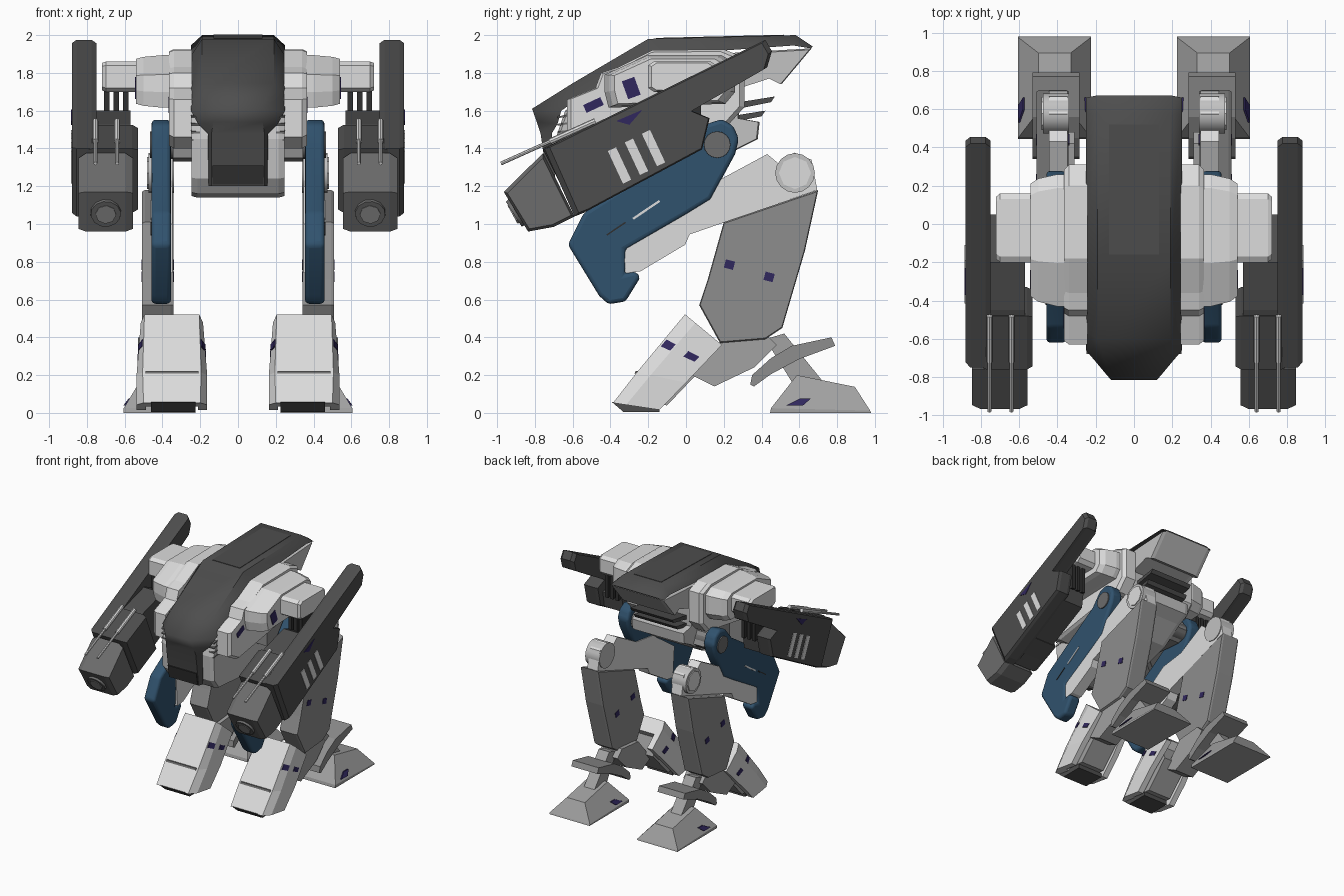
import bpy, bmesh, math
from mathutils import Vector

if "Cube" in bpy.data.objects:
    bpy.data.objects.remove(bpy.data.objects["Cube"])

def mat(name, r, g, b):
    m = bpy.data.materials.new(name)
    m.diffuse_color = (r, g, b, 1)
    m.use_nodes = True
    m.node_tree.nodes["Principled BSDF"].inputs["Base Color"].default_value = m.diffuse_color
    return m

DARK = mat("dark_armour", .075, .075, .075)
BLACK = mat("black_vent", .03, .03, .03)
MUZZ = mat("gun_grey", .15, .15, .15)
MID = mat("mid_grey", .27, .27, .27)
PALE = mat("foot_grey", .36, .36, .36)
LIGHT = mat("light_grey", .54, .54, .54)
WHITE = mat("white_armour", .72, .72, .72)
BLUE = mat("blue_armour", .03, .085, .155)
PURPLE = mat("purple_mark", .03, .02, .11)

def loft(name, rings, m, mirror=True, bevel=0, smooth=0):
    """Closed solid through equal-length rings of points, optionally repeated on the -x side."""
    bm = bmesh.new()
    for s in ((1, -1) if mirror else (1,)):
        vs = [[bm.verts.new((s * x, y, z)) for x, y, z in r] for r in rings]
        n = len(vs[0])
        for a, b in zip(vs, vs[1:]):
            for i in range(n):
                bm.faces.new((a[i], a[(i + 1) % n], b[(i + 1) % n], b[i]))
        bm.faces.new(vs[0])
        bm.faces.new(vs[-1])
    bmesh.ops.recalc_face_normals(bm, faces=bm.faces)
    me = bpy.data.meshes.new(name)
    bm.to_mesh(me)
    bm.free()
    me.materials.append(m)
    o = bpy.data.objects.new(name, me)
    bpy.context.collection.objects.link(o)
    if bevel:
        b = o.modifiers.new("bevel", 'BEVEL')
        b.width, b.segments = bevel, 3
    if smooth or bevel:
        bpy.ops.object.select_all(action='DESELECT')
        o.select_set(True)
        bpy.context.view_layer.objects.active = o
        bpy.ops.object.shade_smooth_by_angle(angle=math.radians(smooth or 35))
    return o

def prism(name, pts, stations, m, **k):
    """Side profile (y, z) carried along x; each station is (x, scale of the profile)."""
    cy = sum(p[0] for p in pts) / len(pts)
    cz = sum(p[1] for p in pts) / len(pts)
    rings = [[(x, cy + (y - cy) * s, cz + (z - cz) * s) for y, z in pts] for x, s in stations]
    return loft(name, rings, m, **k)

def slab(x0, x1, edge=0, s=.93):
    """Stations for a slab, with both sides chamfered when edge is given."""
    if not edge:
        return [(x0, 1), (x1, 1)]
    return [(x0, s), (x0 + edge, 1), (x1 - edge, 1), (x1, s)]

def rod(name, a, b, r0, r1, m, n=12, **k):
    a, b = Vector(a), Vector(b)
    d = (b - a).normalized()
    u = d.orthogonal().normalized()
    v = d.cross(u)
    ring = lambda c, r: [c + r * (math.cos(t) * u + math.sin(t) * v)
                         for t in (2 * math.pi * i / n for i in range(n))]
    return loft(name, [ring(a, r0), ring(b, r1)], m, smooth=35, **k)

def mark(name, x, y, z, w, h, ang, m):
    """Thin tilted plate lying on a side face."""
    c, s = math.cos(math.radians(ang)), math.sin(math.radians(ang))
    pts = [(y + a * c - b * s, z + a * s + b * c)
           for a, b in ((-w / 2, -h / 2), (w / 2, -h / 2), (w / 2, h / 2), (-w / 2, h / 2))]
    prism(name, pts, slab(x - .004, x + .004), m)

# --- hull shell: stations run from the chin over the top to the tail
# (centre y, z, half width, side y, z, half width)
hull = [(-.73, 1.20, .14, -.69, 1.20, .155), (-.77, 1.48, .14, -.71, 1.48, .16),
        (-.79, 1.54, .13, -.68, 1.53, .21), (-.815, 1.61, .12, -.66, 1.60, .25),
        (-.60, 1.745, .19, -.56, 1.67, .25), (-.2, 1.98, .19, -.2, 1.89, .25),
        (.58, 2.0, .19, .57, 1.945, .25), (.67, 1.94, .2, .66, 1.93, .25)]
loft("hull_shell", [[(-d, e, f), (-c, a, b), (c, a, b), (d, e, f)] for a, b, c, e, f, d in hull],
     DARK, mirror=False, smooth=50)
prism("hull_top_panel", [(-.16, 1.97), (.52, 1.98), (.52, 2.002), (-.16, 1.985)],
      slab(-.13, .13), DARK, mirror=False)
prism("chin_vent", [(-.738, 1.21), (-.756, 1.31), (-.74, 1.31), (-.72, 1.21)],
      slab(-.135, .135), BLACK, mirror=False)

# --- inner body under the shell, with tail panel and vents
prism("inner_body", [(-.64, 1.60), (-.69, 1.45), (-.68, 1.24), (-.62, 1.16), (-.35, 1.14), (.1, 1.28),
                     (.28, 1.40), (.38, 1.45), (.39, 1.54), (.28, 1.56), (.28, 1.72), (.45, 1.775),
                     (.51, 1.745), (.665, 1.93), (-.2, 1.88)],
      slab(-.245, .245, .03, .98), LIGHT, mirror=False)
for i, (y, z) in enumerate(((.47, 1.675), (.42, 1.60))):
    prism(f"rear_slat_{i}", [(y - .25, z - .04), (y, z), (y - .02, z - .03), (y - .22, z - .07)],
          slab(-.2, .2), DARK, mirror=False)
for i in range(4):
    z = 1.44 + .04 * i
    prism(f"cheek_vent_{i}", [(-.68, z), (-.6, z + .012), (-.6, z + .022), (-.68, z + .010)],
          slab(.2, .248), MUZZ)

# --- shoulders
prism("shoulder_inner_pod", [(-.63, 1.66), (-.63, 1.46), (-.52, 1.40), (.22, 1.52), (.31, 1.62),
                             (.31, 1.88), (.2, 1.925), (-.18, 1.92), (-.36, 1.83), (-.45, 1.80),
                             (-.48, 1.72)],
      [(.244, 1), (.34, 1), (.365, .95)], WHITE)
prism("shoulder_outer_pod", [(-.42, 1.70), (-.40, 1.62), (.2, 1.64), (.25, 1.70), (.25, 1.85),
                             (.18, 1.89), (-.2, 1.89), (-.42, 1.79)],
      [(.33, 1.03), (.40, 1.03), (.50, .96), (.54, .88)], WHITE)
prism("shoulder_joint", [(-.2, 1.72), (-.17, 1.70), (.13, 1.70), (.16, 1.73), (.16, 1.84),
                         (.13, 1.86), (-.17, 1.86), (-.2, 1.84)],
      [(.5, 1), (.70, 1), (.72, .9)], WHITE)
mark("pod_mark_front", .365, -.49, 1.63, .1, .045, 25, PURPLE)
mark("pod_mark_rear", .54, -.29, 1.72, .07, .10, 20, PURPLE)

# --- arms: shield, gun body, collar, muzzle
shield = [(-.75, 1.40), (-.59, 1.04), (-.54, 1.06), (.085, 1.395), (.125, 1.56), (.03, 1.60),
          (.43, 1.83), (.455, 1.915), (.42, 1.975)]
prism("arm_shield", shield, slab(.75, .88, .025, .96), DARK)
prism("arm_body", [(-.74, 1.39), (-.58, 1.06), (.03, 1.37), (.05, 1.50), (-.2, 1.60), (-.45, 1.53)],
      slab(.57, .77), DARK)
prism("arm_collar", [(-.76, 1.40), (-.59, 1.06), (-.33, 1.18), (-.48, 1.525)],
      slab(.53, .80, .03), DARK)
prism("arm_muzzle", [(-.965, 1.17), (-.757, 1.375), (-.59, 1.04), (-.70, .985), (-.836, .96)],
      slab(.555, .845, .04, .9), MUZZ)
rod("gun_ring", (.70, -.86, 1.085), (.70, -.912, 1.052), .085, .08, MUZZ, 12)
rod("gun_bore", (.70, -.88, 1.07), (.70, -.918, 1.049), .055, .055, MID, 8)
for i, x in enumerate((.64, .755)):
    rod(f"antenna_{i}", (x, -.98, 1.32), (x, -.48, 1.545), .010, .010, WHITE, 8)
    rod(f"antenna_base_{i}", (x, -.72, 1.437), (x, -.48, 1.545), .016, .016, WHITE, 8)
for i in range(3):
    x = .58 + .05 * i
    prism(f"arm_strut_{i}", [(-.15, 1.54), (.08, 1.48), (.08, 1.72), (-.15, 1.72)],
          slab(x, x + .03), BLACK)
    mark(f"shield_slit_{i}", .88, -.352 + .09 * i, 1.31 + .046 * i, .048, .19, 25, WHITE)
prism("shield_mark", [(-.37, 1.545), (-.30, 1.525), (-.23, 1.605)], slab(.877, .884), PURPLE)

# --- hips and thighs
rod("hip_axle", (.0, .16, 1.42), (.40, .16, 1.42), .075, .075, MUZZ, 16)
prism("hip_block", [(-.1, 1.35), (.15, 1.33), (.25, 1.40), (.2, 1.50), (-.1, 1.50)],
      slab(.2, .345), MID)
prism("thigh_guard", [(.26, 1.37), (.28, 1.45), (.25, 1.52), (.19, 1.555), (.11, 1.53), (.02, 1.42),
                      (-.54, 1.06), (-.625, .89), (-.46, .62), (-.41, .575), (-.32, .59), (-.24, .72),
                      (-.27, .75), (-.325, .735), (-.32, .865), (0, 1.05), (.13, 1.13)],
      slab(.355, .458), BLUE, bevel=.022)
rod("hip_hub", (.40, .165, 1.42), (.466, .165, 1.42), .075, .07, MUZZ, 16)
mark("guard_slit", .458, -.21, 1.075, .17, .012, 34, WHITE)
mark("guard_seam", .458, -.37, .975, .12, .008, 34, BLACK)
prism("thigh", [(-.32, .74), (-.24, .75), (-.005, .89), (.02, .945), (.695, 1.18), (.665, 1.34),
                (.575, 1.378), (.49, 1.32), (.43, 1.37), (.17, 1.23), (-.05, 1.20), (-.34, 1.0)],
      slab(.347, .445), WHITE)
rod("knee", (.34, .577, 1.27), (.475, .577, 1.27), .105, .105, LIGHT, 16)
rod("knee_cap", (.47, .577, 1.27), (.482, .577, 1.27), .085, .085, WHITE, 8)

# --- shins
prism("shin", [(.70, 1.18), (.63, .86), (.51, .45), (.42, .39), (.18, .37), (.07, .57),
               (.116, .71), (.2, 1.01)], slab(.342, .508, .015, .98), MID)
for side, x in (("outer", .508), ("inner", .342)):
    mark(f"shin_mark_front_{side}", x, .23, .785, .05, .045, -15, PURPLE)
    mark(f"shin_mark_rear_{side}", x, .44, .72, .05, .045, -15, PURPLE)

# --- ankles and rear feet
prism("ankle_link", [(.03, .20), (.15, .14), (.36, .24), (.48, .36), (.42, .42), (.2, .40)],
      slab(.31, .49), PALE)
prism("ankle_rod", [(.42, .39), (.52, .42), (.73, .16), (.60, .10)], slab(.36, .46), PALE)
prism("ankle_fin", [(.34, .15), (.35, .20), (.45, .29), (.56, .355), (.77, .40), (.79, .355),
                    (.60, .285), (.45, .205), (.36, .14)], slab(.285, .53), MID)
def foot_ring(x0, x1, ya, za, yb, zb):
    return [(x0, ya, za), (x1, ya, za), (x1, yb, zb), (x0, yb, zb)]
loft("rear_foot", [foot_ring(.225, .605, .445, .0, .98, .0), foot_ring(.225, .605, .45, .025, .975, .012),
                   foot_ring(.33, .50, .587, .20, .894, .138)], PALE)
for side, c in (("outer", 1), ("inner", -1)):
    a = [(.189, .53, .04), (.191, .62, .04), (.165, .66, .075), (.165, .60, .075)]
    loft(f"rear_foot_mark_{side}", [[(.415 + c * (x - d), y, z) for x, y, z in a] for d in (0, .009)],
         PURPLE)

# --- front feet: armour channels open to the rear and below
FOOT = [((-.005, .522), (.19, .36), .145, .165), ((-.26, .215), (.0, .16), .155, .187),
        ((-.386, .053), (-.14, .016), .15, .187)]
def channel(front, back, hw_front, hw_back):
    at = lambda t: (back[0] + (front[0] - back[0]) * t, back[1] + (front[1] - back[1]) * t)
    half = [(hw_front, 1), (hw_back, .72), (hw_back, 0), (hw_back - .05, 0), (hw_back - .05, .5)]
    return [(.35 + s * w, *at(t)) for s, part in ((1, half), (-1, half[::-1])) for w, t in part]
loft("front_foot", [channel(*f) for f in FOOT], WHITE)
prism("toe_plate", [(-.393, .058), (-.33, .004), (-.14, .004), (-.14, .04)], slab(.225, .46), DARK)
prism("foot_core", [(-.25, .05), (-.10, .04), (.1, .25), (.04, .40)], slab(.24, .46), PALE)

def foot_point(side, u, t):
    """Point on the upper flank: u runs knee to toe, t from back edge (0) to front edge (1)."""
    mix = lambda a, b, f: a + (b - a) * f
    (f0, b0, p0, q0), (f1, b1, p1, q1) = FOOT[:2]
    f, b = [mix(f0[i], f1[i], u) for i in (0, 1)], [mix(b0[i], b1[i], u) for i in (0, 1)]
    w = mix(mix(q0, q1, u), mix(p0, p1, u), max(0, (t - .72) / .28))
    return (.35 + side * w, mix(b[0], f[0], t), mix(b[1], f[1], t))
for side, c in (("outer", 1), ("inner", -1)):
    for part, u0, t0, t1 in (("rear", .42, .18, .44), ("front", .42, .74, .96)):
        a = [foot_point(c, u, t) for u, t in ((u0, t0), (u0 + .12, t0), (u0 + .12, t1), (u0, t1))]
        loft(f"foot_mark_{part}_{side}", [[(x + c * d, y, z) for x, y, z in a] for d in (-.003, .005)],
             PURPLE)
prism("foot_seam", [(-.266, .222), (-.255, .222), (-.255, .206), (-.273, .208)], slab(.21, .49), MUZZ)
